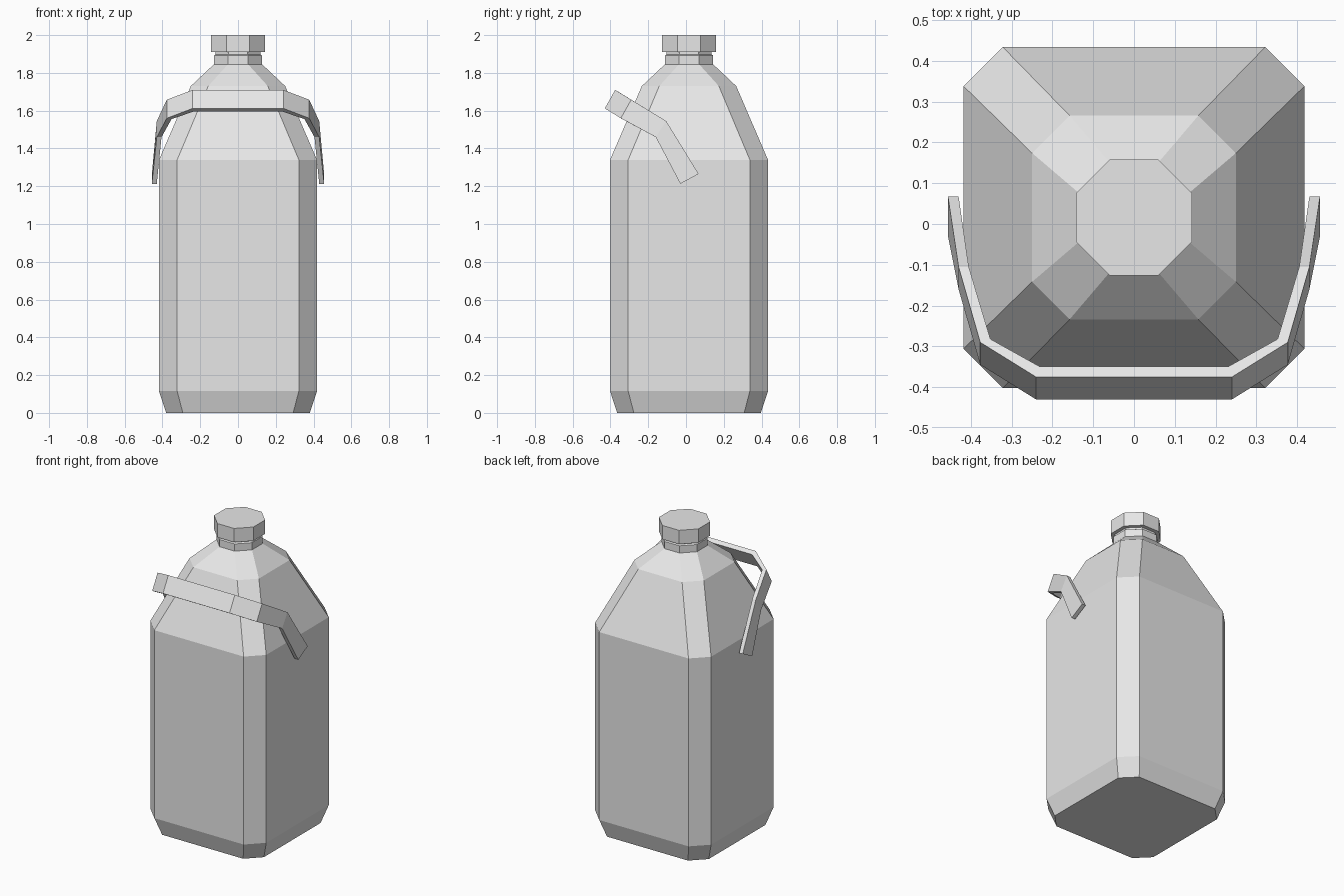
import bpy
import bmesh

cube = bpy.data.objects.get("Cube")
if cube:
    bpy.data.objects.remove(cube, do_unlink=True)

GREY = (0.8, 0.8, 0.8, 1.0)
CENTRE_Y = 0.016

plastic = bpy.data.materials.new("light_grey_plastic")
plastic.use_nodes = True
plastic.diffuse_color = GREY
plastic.node_tree.nodes["Principled BSDF"].inputs["Base Color"].default_value = GREY


def loft(name, rings, close_ends=True):
    """Skin a list of equal-length point rings and cap both ends."""
    bm = bmesh.new()
    loops = [[bm.verts.new(p) for p in ring] for ring in rings]
    for a, b in zip(loops, loops[1:]):
        n = len(a)
        for i in range(n):
            j = (i + 1) % n
            bm.faces.new((a[i], a[j], b[j], b[i]))
    bm.faces.new(loops[0][::-1])
    bm.faces.new(loops[-1])
    bmesh.ops.recalc_face_normals(bm, faces=bm.faces)
    mesh = bpy.data.meshes.new(name)
    bm.to_mesh(mesh)
    bm.free()
    mesh.materials.append(plastic)
    obj = bpy.data.objects.new(name, mesh)
    bpy.context.collection.objects.link(obj)
    return obj


def octagon(half, flat, z):
    """Square ring with cut corners: half width and half length of the flats."""
    corners = [(half, -flat), (half, flat), (flat, half), (-flat, half),
               (-half, flat), (-half, -flat), (-flat, -half), (flat, -half)]
    return [(x, y + CENTRE_Y, z) for x, y in corners]


# Bottle body: tapered foot, straight walls, two-step shoulder
loft("bottle_body", [octagon(*r) for r in (
    (0.38, 0.292, 0), (0.418, 0.322, 0.115), (0.418, 0.322, 1.34),
    (0.25, 0.158, 1.73), (0.128, 0.054, 1.845))])

# Neck with a narrow groove under the cap
loft("neck", [octagon(*r) for r in (
    (0.128, 0.054, 1.845), (0.128, 0.054, 1.892),
    (0.118, 0.05, 1.898), (0.118, 0.05, 1.912))])

# Screw cap
loft("cap", [octagon(0.142, 0.06, z) for z in (1.91, 2.0)])

# Carrying handle: outer x, inner x, upper edge (y, z), lower edge (y, z), inward shift
stations = [
    (0.456, 0.43, (0.067, 1.265), (-0.03, 1.213), 0),
    (0.43, 0.405, (-0.105, 1.545), (-0.16, 1.46), 0),
    (0.377, 0.352, (-0.29, 1.658), (-0.345, 1.56), 0.008),
    (0.24, 0.232, (-0.375, 1.71), (-0.43, 1.612), 0.026),
]


def handle_section(side, outer, inner, upper, lower, shift):
    dy, dz = shift, -0.6 * shift
    return [(side * outer, *upper), (side * outer, *lower),
            (side * inner, lower[0] + dy, lower[1] + dz),
            (side * inner, upper[0] + dy, upper[1] + dz)]


left_half = [handle_section(1, *s) for s in stations]
right_half = [handle_section(-1, *s) for s in reversed(stations)]
loft("handle", left_half + right_half)
